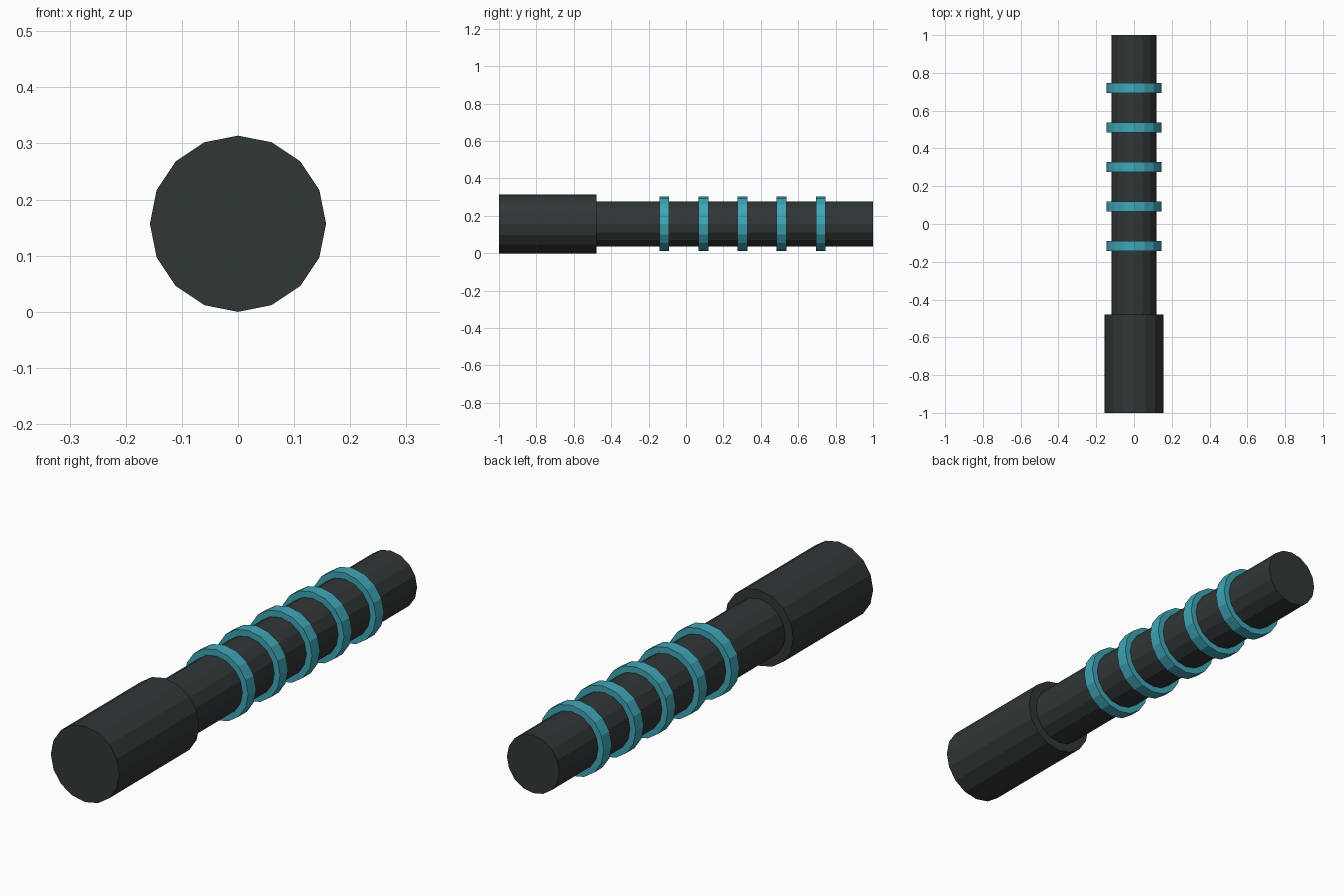
import bpy
import math

cube = bpy.data.objects.get("Cube")
if cube:
    bpy.data.objects.remove(cube, do_unlink=True)

SIDES = 16
GRIP_RADIUS = 0.157
AXIS_Z = GRIP_RADIUS


def make_material(name, rgb):
    mat = bpy.data.materials.new(name)
    mat.use_nodes = True
    color = (*rgb, 1.0)
    mat.diffuse_color = color
    mat.node_tree.nodes["Principled BSDF"].inputs["Base Color"].default_value = color
    return mat


def cylinder(name, radius, y_start, y_end, mat):
    """Flat-shaded cylinder lying along the y axis."""
    bpy.ops.mesh.primitive_cylinder_add(
        vertices=SIDES, radius=radius, depth=y_end - y_start,
        location=(0, (y_start + y_end) / 2, AXIS_Z),
        rotation=(math.pi / 2, 0, 0))
    obj = bpy.context.object
    obj.name = name
    obj.data.materials.append(mat)
    return obj


dark = make_material("dark_metal", (0.03, 0.037, 0.039))
teal = make_material("teal", (0.05, 0.38, 0.47))

# Thick grip at the front, slimmer barrel behind it
grip_end = -0.478
cylinder("grip", GRIP_RADIUS, -1.0, grip_end, dark)
cylinder("barrel", 0.12, grip_end, 1.0, dark)

# Evenly spaced coil rings around the barrel
ring_width = 0.052
for i in range(5):
    y = -0.116 + 0.209 * i
    cylinder(f"ring_{i + 1}", 0.146, y - ring_width / 2, y + ring_width / 2, teal)
